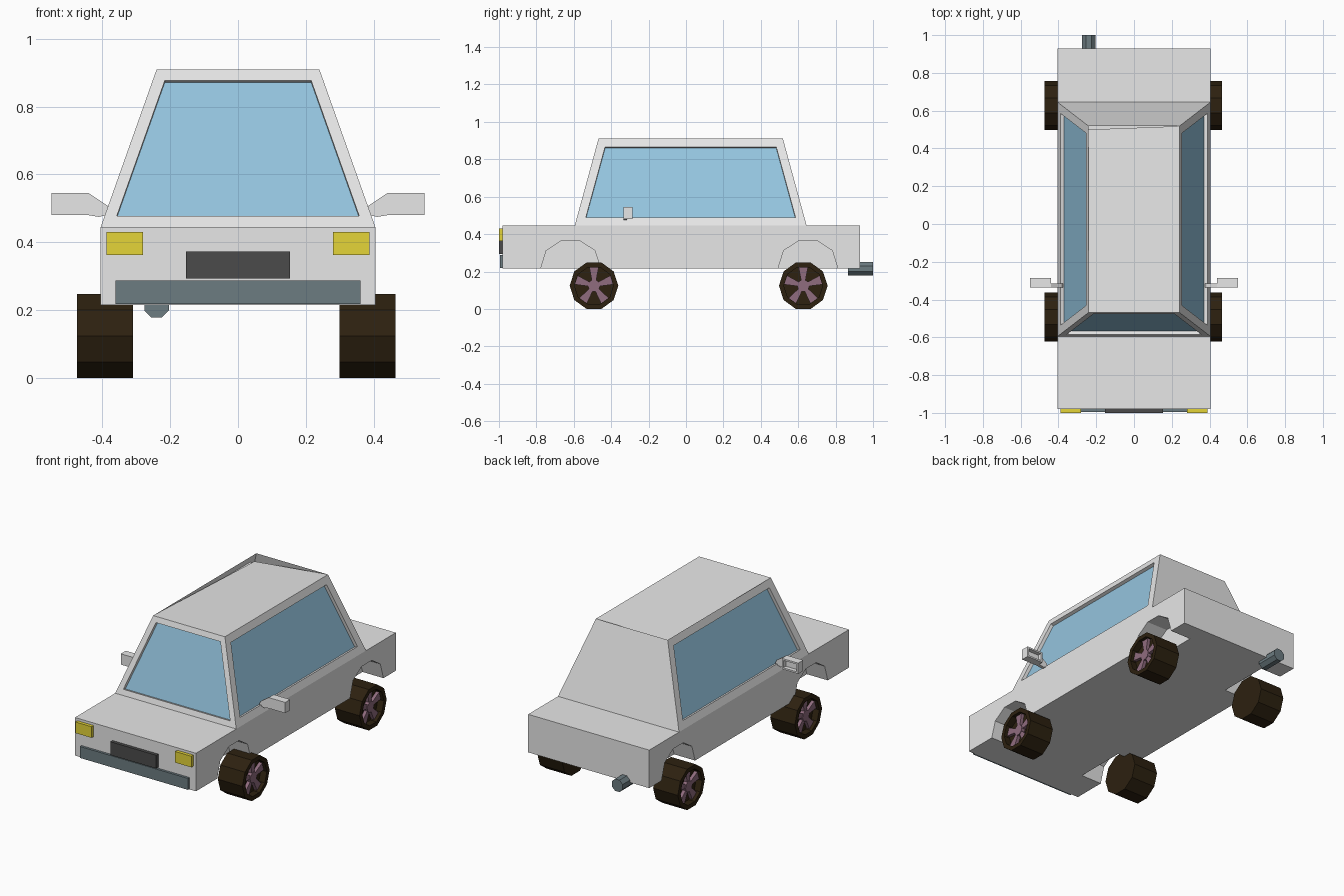
import bpy
import bmesh
from math import sin, cos, pi, radians
from mathutils import Vector

cube = bpy.data.objects.get("Cube")
if cube:
    bpy.data.objects.remove(cube, do_unlink=True)


def material(name, r, g, b):
    m = bpy.data.materials.new(name)
    m.use_nodes = True
    m.diffuse_color = (r, g, b, 1)
    m.node_tree.nodes["Principled BSDF"].inputs["Base Color"].default_value = (r, g, b, 1)
    return m


paint = material("body paint", 0.8, 0.8, 0.8)
glass = material("window blue", 0.30, 0.56, 0.74)
yellow = material("lamp yellow", 0.78, 0.66, 0.04)
charcoal = material("grille charcoal", 0.07, 0.07, 0.07)
slate = material("slate metal", 0.15, 0.20, 0.22)
rubber = material("tyre brown", 0.026, 0.015, 0.005)
mauve = material("rim mauve", 0.28, 0.15, 0.21)


def finish(name, bm, *mats):
    mesh = bpy.data.meshes.new(name)
    bm.to_mesh(mesh)
    bm.free()
    for m in mats:
        mesh.materials.append(m)
    ob = bpy.data.objects.new(name, mesh)
    bpy.context.collection.objects.link(ob)
    return ob


def add_prism(bm, axis, profile, a, b):
    """Extrude a profile along x (points are y, z) or y (points are x, z)."""
    def place(p, t):
        return (t, p[0], p[1]) if axis == "x" else (p[0], t, p[1])
    ends = [[bm.verts.new(place(p, t)) for p in profile] for t in (a, b)]
    n = len(profile)
    caps = [bm.faces.new(e) for e in ends]
    for i in range(n):
        j = (i + 1) % n
        bm.faces.new((ends[0][i], ends[0][j], ends[1][j], ends[1][i]))
    bmesh.ops.recalc_face_normals(bm, faces=bm.faces)
    return caps


def prism(name, axis, profile, a, b, mat):
    bm = bmesh.new()
    add_prism(bm, axis, profile, a, b)
    return finish(name, bm, mat)


def rect(a0, a1, b0, b1):
    return [(a0, b0), (a1, b0), (a1, b1), (a0, b1)]


def ring(cx, cz, r, n, turn=0.0):
    return [(cx + r * cos(turn + 2 * pi * i / n), cz + r * sin(turn + 2 * pi * i / n))
            for i in range(n)]


def recess(bm, face, margin, depth):
    """Frame a face, then sink its middle; the face stays the middle panel."""
    bmesh.ops.inset_individual(bm, faces=[face], thickness=margin, use_even_offset=True)
    normal = face.normal.copy()
    sunk = bmesh.ops.extrude_discrete_faces(bm, faces=[face])["faces"][0]
    bmesh.ops.translate(bm, verts=sunk.verts, vec=-normal * depth)
    return sunk


# Lower body with wheel arches cut from both sides
body = prism("lower_body", "y", rect(-0.405, 0.405, 0.215, 0.445), -0.98, 0.93, paint)
arch = [(-0.16, 0.1), (-0.16, 0.215), (-0.13, 0.312), (-0.048, 0.365),
        (0.048, 0.365), (0.13, 0.312), (0.16, 0.215), (0.16, 0.1)]
cutter_bm = bmesh.new()
for centre in (-0.617, 0.652):
    for side in (-1, 1):
        add_prism(cutter_bm, "x", [(centre + y, z) for y, z in arch], side * 0.265, side * 0.5)
cutter = finish("arch_cutter", cutter_bm)
cutter.hide_render = True
cut = body.modifiers.new("wheel arches", "BOOLEAN")
cut.operation = "DIFFERENCE"
cut.solver = "EXACT"
cut.object = cutter
bpy.context.view_layer.objects.active = body
bpy.ops.object.modifier_apply(modifier=cut.name)
bpy.data.objects.remove(cutter, do_unlink=True)

# Cabin: tapered shell, sunken windscreen and side windows, one dipped roof corner
bm = bmesh.new()
base = [bm.verts.new((x, y, 0.445)) for x, y in rect(-0.405, 0.405, -0.595, 0.645)]
top = [bm.verts.new((x, y, 0.91)) for x, y in rect(-0.24, 0.24, -0.468, 0.518)]
walls = [bm.faces.new((base[i], base[(i + 1) % 4], top[(i + 1) % 4], top[i])) for i in range(4)]
dip = bm.verts.new((-0.24, 0.5, 0.868))
bm.faces.new((top[0], top[1], top[2], dip))
bm.normal_update()
front, left, rear, right = walls
for wall, margin in ((front, 0.034), (left, 0.046), (right, 0.046)):
    recess(bm, wall, margin, 0.02).material_index = 1
finish("cabin", bm, paint, glass)

# Front fittings
for side, label in ((1, "left"), (-1, "right")):
    prism(label + "_headlight", "y", rect(side * 0.28, side * 0.388, 0.363, 0.43),
          -1.0, -0.98, yellow)
prism("grille", "y", rect(-0.153, 0.153, 0.293, 0.373), -1.0, -0.98, charcoal)
prism("front_bumper", "y", rect(-0.361, 0.361, 0.218, 0.287), -0.995, -0.98, slate)

# Exhaust pipe
prism("exhaust_pipe", "y", ring(-0.24, 0.214, 0.039, 8, pi / 8), 0.865, 1.0, slate)

# Door mirrors: hollow-backed housing on a sloping arm
for side, label in ((1, "left"), (-1, "right")):
    bm = bmesh.new()
    housing = rect(side * 0.44, side * 0.55, 0.48, 0.545)
    caps = add_prism(bm, "y", housing, -0.335, -0.287)
    recess(bm, caps[1], 0.01, 0.025)
    finish(label + "_mirror_housing", bm, paint)
    arm = [(0.375, 0.483), (0.41, 0.475), (0.44, 0.48), (0.44, 0.545), (0.385, 0.508)]
    prism(label + "_mirror_arm", "y", [(side * x, z) for x, z in arm], -0.335, -0.315, paint)

# Wheels: ten-sided tyre with a sunken face, five flared spokes and a hub
HUB_Z = 0.124
for y, end in ((-0.492, "front"), (0.627, "rear")):
    for side, label in ((1, "left"), (-1, "right")):
        name = end + "_" + label
        inner, outer = side * 0.305 - 0.005, side * 0.47 - 0.005
        bm = bmesh.new()
        caps = add_prism(bm, "x", ring(y, HUB_Z, 0.13, 10), inner, outer)
        recess(bm, caps[1], 0.025, 0.04)
        finish(name + "_tyre", bm, rubber)

        bm = bmesh.new()
        back, face = outer - side * 0.041, outer - side * 0.02
        for k in range(5):
            a = pi / 2 + 2 * pi * k / 5
            along, across = Vector((cos(a), sin(a))), Vector((-sin(a), cos(a)))
            spoke = [along * r + across * w for r, w in
                     ((0.025, -0.011), (0.099, -0.025), (0.099, 0.025), (0.025, 0.011))]
            add_prism(bm, "x", [(y + p.x, HUB_Z + p.y) for p in spoke], back, face)
        add_prism(bm, "x", ring(y, HUB_Z, 0.033, 10), back, face + side * 0.004)
        finish(name + "_rim", bm, mauve)
